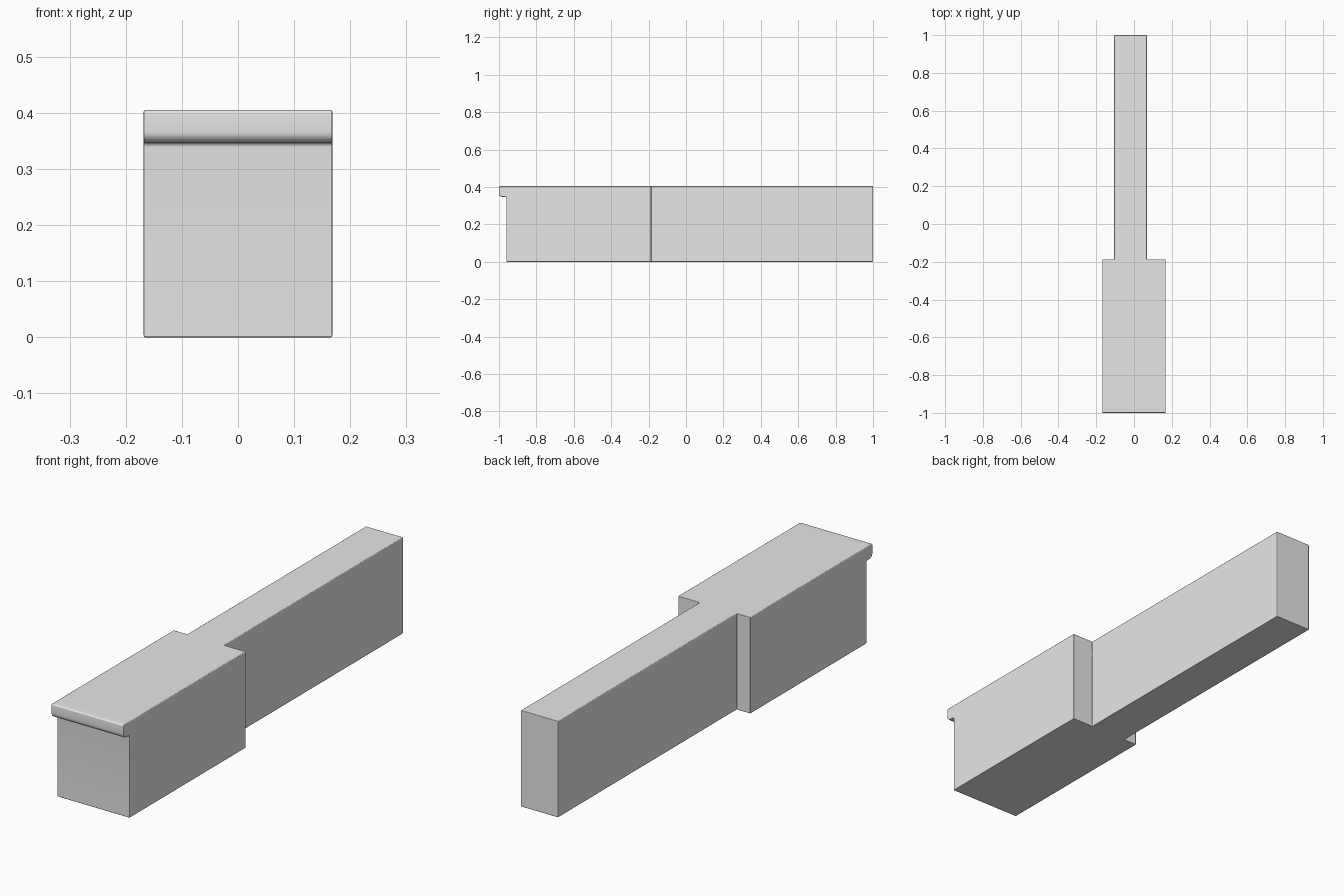
import bpy, bmesh

old = bpy.data.objects.get("Cube")
if old:
    bpy.data.objects.remove(old, do_unlink=True)

# Dimensions
HEAD_X = 0.168
STEM_LEFT, STEM_RIGHT = 0.068, -0.105
FRONT, SHOULDER, BACK = -0.96, -0.187, 1.0
LIP_FRONT, LIP_Z, TOP = -1.0, 0.347, 0.405

grey = bpy.data.materials.new("plain grey")
grey.use_nodes = True
colour = (0.8, 0.8, 0.8, 1)
grey.diffuse_color = colour
grey.node_tree.nodes["Principled BSDF"].inputs["Base Color"].default_value = colour

# Stepped plan: wide head in front, narrow off-centre stem behind
plan = [(-HEAD_X, FRONT), (HEAD_X, FRONT), (HEAD_X, SHOULDER), (STEM_LEFT, SHOULDER),
        (STEM_LEFT, BACK), (STEM_RIGHT, BACK), (STEM_RIGHT, SHOULDER), (-HEAD_X, SHOULDER)]

bm = bmesh.new()
rings = [[bm.verts.new((x, y, z)) for x, y in plan] for z in (0, LIP_Z, TOP)]
bm.faces.new(reversed(rings[0]))
bm.faces.new(rings[-1])
walls = []
for low, high in zip(rings, rings[1:]):
    for i in range(len(plan)):
        j = (i + 1) % len(plan)
        walls.append(bm.faces.new((low[i], low[j], high[j], high[i])))

# Overhanging lip pulled out of the upper front band
band = walls[len(plan)]
lip = bmesh.ops.extrude_discrete_faces(bm, faces=[band])["faces"][0]
bmesh.ops.translate(bm, verts=lip.verts[:], vec=(0, LIP_FRONT - FRONT, 0))
bmesh.ops.recalc_face_normals(bm, faces=bm.faces[:])


def round_edge(y, z, radius):
    """Round the crosswise edge lying at the given depth and height."""
    edges = [e for e in bm.edges
             if all(abs(v.co.y - y) < 1e-4 and abs(v.co.z - z) < 1e-4 for v in e.verts)]
    bmesh.ops.bevel(bm, geom=edges, offset=radius, segments=6, profile=0.5, affect='EDGES')


round_edge(LIP_FRONT, LIP_Z, 0.02)
round_edge(FRONT, LIP_Z, 0.008)
round_edge(LIP_FRONT, TOP, 0.006)

mesh = bpy.data.meshes.new("stepped_block")
bm.to_mesh(mesh)
bm.free()
mesh.materials.append(grey)
block = bpy.data.objects.new("stepped_block", mesh)
bpy.context.collection.objects.link(block)

# Fine softening of the remaining hard edges
bevel = block.modifiers.new("soft_edges", 'BEVEL')
bevel.width = 0.003
bevel.segments = 2
bevel.limit_method = 'ANGLE'
bevel.angle_limit = 0.8
bevel.use_clamp_overlap = False
bevel.harden_normals = True

bpy.context.view_layer.objects.active = block
block.select_set(True)
bpy.ops.object.shade_smooth_by_angle()
